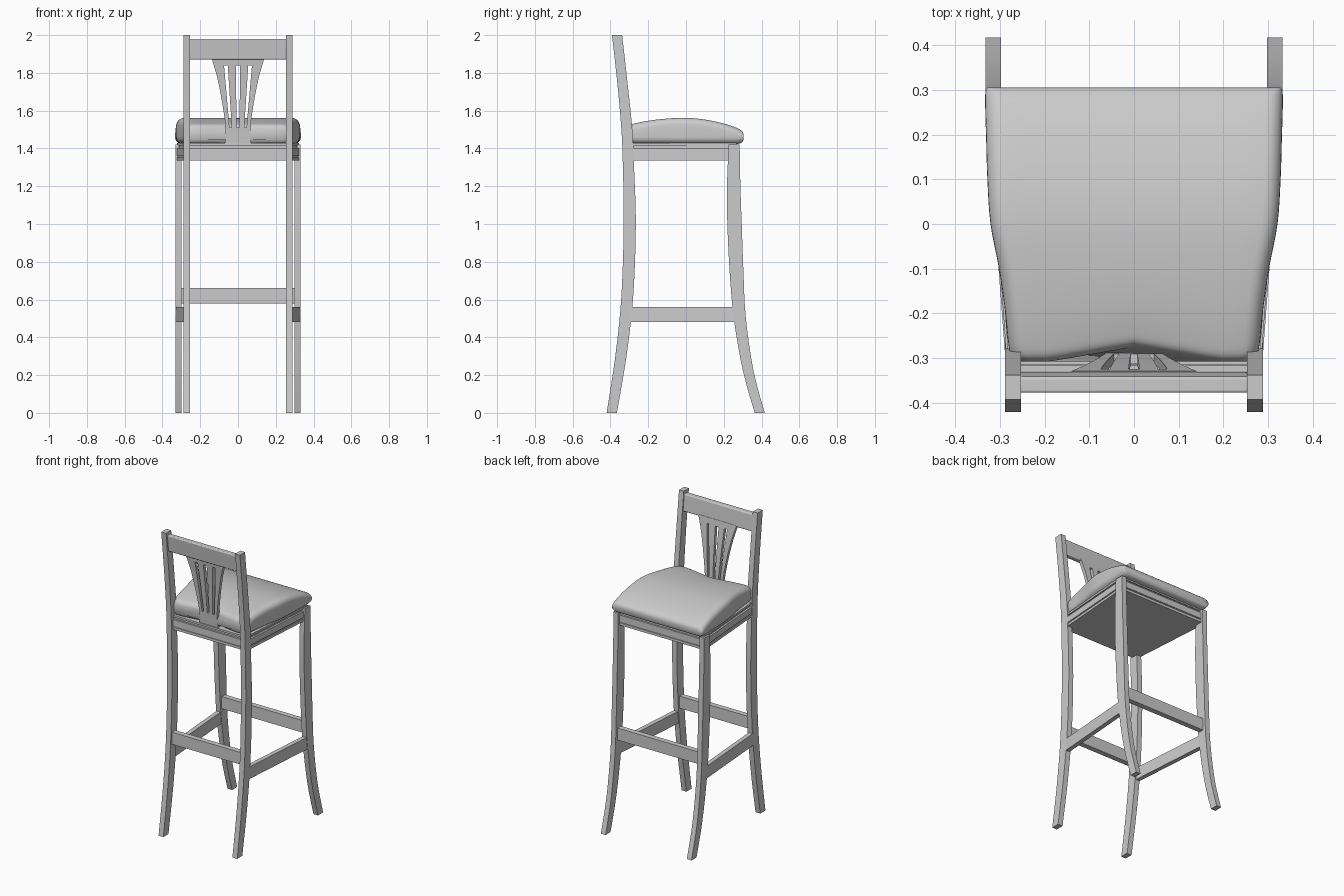
import bpy, bmesh, math

if "Cube" in bpy.data.objects:
    bpy.data.objects.remove(bpy.data.objects["Cube"])


def finish(name, bm, mirror=False, bevel=0.0, angle=30):
    bmesh.ops.recalc_face_normals(bm, faces=bm.faces)
    me = bpy.data.meshes.new(name)
    bm.to_mesh(me)
    bm.free()
    ob = bpy.data.objects.new(name, me)
    bpy.context.collection.objects.link(ob)
    bpy.ops.object.select_all(action='DESELECT')
    bpy.context.view_layer.objects.active = ob
    ob.select_set(True)
    bpy.ops.object.shade_smooth_by_angle(angle=math.radians(angle))
    if bevel:
        b = ob.modifiers.new("Bevel", 'BEVEL')
        b.width, b.segments = bevel, 3
    if mirror:
        ob.modifiers.new("Mirror", 'MIRROR')
    return ob


def loft(name, rings, **kw):
    """Skin equal-length closed rings and cap both ends."""
    bm = bmesh.new()
    vs = [[bm.verts.new(p) for p in r] for r in rings]
    n = len(vs[0])
    for a, b in zip(vs, vs[1:]):
        for i in range(n):
            j = (i + 1) % n
            bm.faces.new((a[i], a[j], b[j], b[i]))
    bm.faces.new(vs[0])
    bm.faces.new(vs[-1])
    return finish(name, bm, **kw)


def smooth_rows(rows, steps=4):
    """Catmull-Rom resampling of tuples."""
    out = []
    for i in range(len(rows) - 1):
        p0, p1 = rows[max(i - 1, 0)], rows[i]
        p2, p3 = rows[i + 1], rows[min(i + 2, len(rows) - 1)]
        for s in range(steps):
            t = s / steps
            out.append(tuple(
                0.5 * (2 * b + (c - a) * t + (2 * a - 5 * b + 4 * c - d) * t * t
                       + (3 * b - a - 3 * c + d) * t ** 3)
                for a, b, c, d in zip(p0, p1, p2, p3)))
    return out + [rows[-1]]


def rect(x0, x1, y0, y1, z):
    return [(x0, y0, z), (x1, y0, z), (x1, y1, z), (x0, y1, z)]


def leg(name, x0, x1, rows):
    loft(name, [rect(x0, x1, a, b, z) for z, a, b in smooth_rows(rows)], mirror=True)


# Curved legs: (z, y min, y max)
leg("back_leg", 0.253, 0.288, [
    (0, -0.42, -0.366), (0.28, -0.377, -0.318), (0.55, -0.347, -0.285),
    (0.8, -0.334, -0.27), (1.05, -0.33, -0.266), (1.3, -0.334, -0.275),
    (1.5, -0.342, -0.284), (1.75, -0.364, -0.31), (2.0, -0.392, -0.338)])
leg("front_leg", 0.298, 0.332, [
    (0, 0.364, 0.417), (0.22, 0.302, 0.358), (0.5, 0.253, 0.317),
    (0.75, 0.231, 0.304), (1.0, 0.219, 0.295), (1.2, 0.217, 0.288),
    (1.42, 0.226, 0.284)])

# Stretchers
loft("side_stretcher",
     [[(0.258, -0.31, z), (0.287, -0.31, z), (0.331, 0.27, z), (0.302, 0.27, z)]
      for z in (0.48, 0.56)], mirror=True)
loft("back_stretcher", [rect(-0.255, 0.255, -0.33, -0.295, z) for z in (0.58, 0.66)])
loft("front_stretcher", [rect(-0.3, 0.3, 0.255, 0.29, z) for z in (0.58, 0.66)])

# Seat frame with grooved sides
frame = []
for z, d in ((1.335, 0), (1.352, 0), (1.352, 0.006), (1.36, 0.006), (1.36, 0),
             (1.402, 0), (1.402, 0.012), (1.415, 0.012), (1.415, 0.004), (1.428, 0.004)):
    r, f, y0, y1 = 0.284 - d, 0.326 - d, -0.318 + d, 0.272 - d
    frame.append([(-r, y0, z), (r, y0, z), (f, y1, z), (-f, y1, z)])
loft("seat_frame", frame)

# Domed cushion: (y, z bottom, z top, half width)
rings = []
for y, zb, zt, w in smooth_rows([
        (-0.308, 1.445, 1.505, 0.262), (-0.295, 1.428, 1.524, 0.275),
        (-0.26, 1.424, 1.535, 0.282), (-0.19, 1.424, 1.548, 0.289),
        (-0.1, 1.424, 1.558, 0.302), (0, 1.424, 1.562, 0.321),
        (0.1, 1.424, 1.553, 0.328), (0.2, 1.424, 1.532, 0.331),
        (0.27, 1.424, 1.508, 0.333), (0.297, 1.432, 1.49, 0.332),
        (0.305, 1.447, 1.475, 0.328)]):
    rad = min(0.036, (zt - zb) * 0.49)
    half = []
    for i in range(7):      # flat top from the centre out
        half.append(((w - rad) * i / 6, zt))
    for i in range(1, 7):
        a = math.pi / 2 * (1 - i / 6)
        half.append((w - rad + rad * math.cos(a), zt - rad + rad * math.sin(a)))
    for i in range(7):
        a = -math.pi / 2 * i / 6
        half.append((w - rad + rad * math.cos(a), zb + rad + rad * math.sin(a)))
    for i in range(5, -1, -1):
        half.append(((w - rad) * i / 6, zb))
    ring = half + [(-x, z) for x, z in reversed(half[1:-1])]
    k = max(0, min(1, (-0.1 - y) / 0.2))      # notch behind, in front of the splat
    rings.append([(x, y + 0.033 * k * max(0, 1 - abs(x) / 0.19), z) for x, z in ring])
loft("seat_cushion", rings, angle=50)

# Crest rail
loft("crest_rail", [rect(-0.256, 0.256, y - 0.018, y + 0.018, z)
                    for z, y in ((1.87, -0.348), (1.98, -0.36))], bevel=0.006)

# Fan-shaped splat with three slots: (z, outer half width)
bm = bmesh.new()
rows = [(1.4, 0.072), (1.455, 0.066), (1.51, 0.065), (1.56, 0.071), (1.62, 0.08),
        (1.7, 0.094), (1.78, 0.111), (1.84, 0.128), (1.88, 0.14)]
grid = []
for z, w in rows:
    t = (z - 1.51) / 0.33
    c, s, h = 0.007 + 0.005 * t, 0.039 + 0.025 * t, 0.006 + 0.004 * t
    xs = [c, s - h, s + h, w]
    y = -0.283 - 0.028 * ((z - 1.4) / 0.48) - 0.018 * ((z - 1.4) / 0.48) ** 2
    grid.append([bm.verts.new((x, y, z)) for x in [-v for v in reversed(xs)] + xs])
for i in range(len(rows) - 1):
    for j in range(7):
        if j in (1, 3, 5) and 2 <= i < 7:
            continue
        bm.faces.new((grid[i][j], grid[i][j + 1], grid[i + 1][j + 1], grid[i + 1][j]))
ext = bmesh.ops.extrude_face_region(bm, geom=bm.faces[:], use_keep_orig=True)
for v in ext["geom"]:
    if isinstance(v, bmesh.types.BMVert):
        v.co.y -= 0.022
finish("back_splat", bm)
